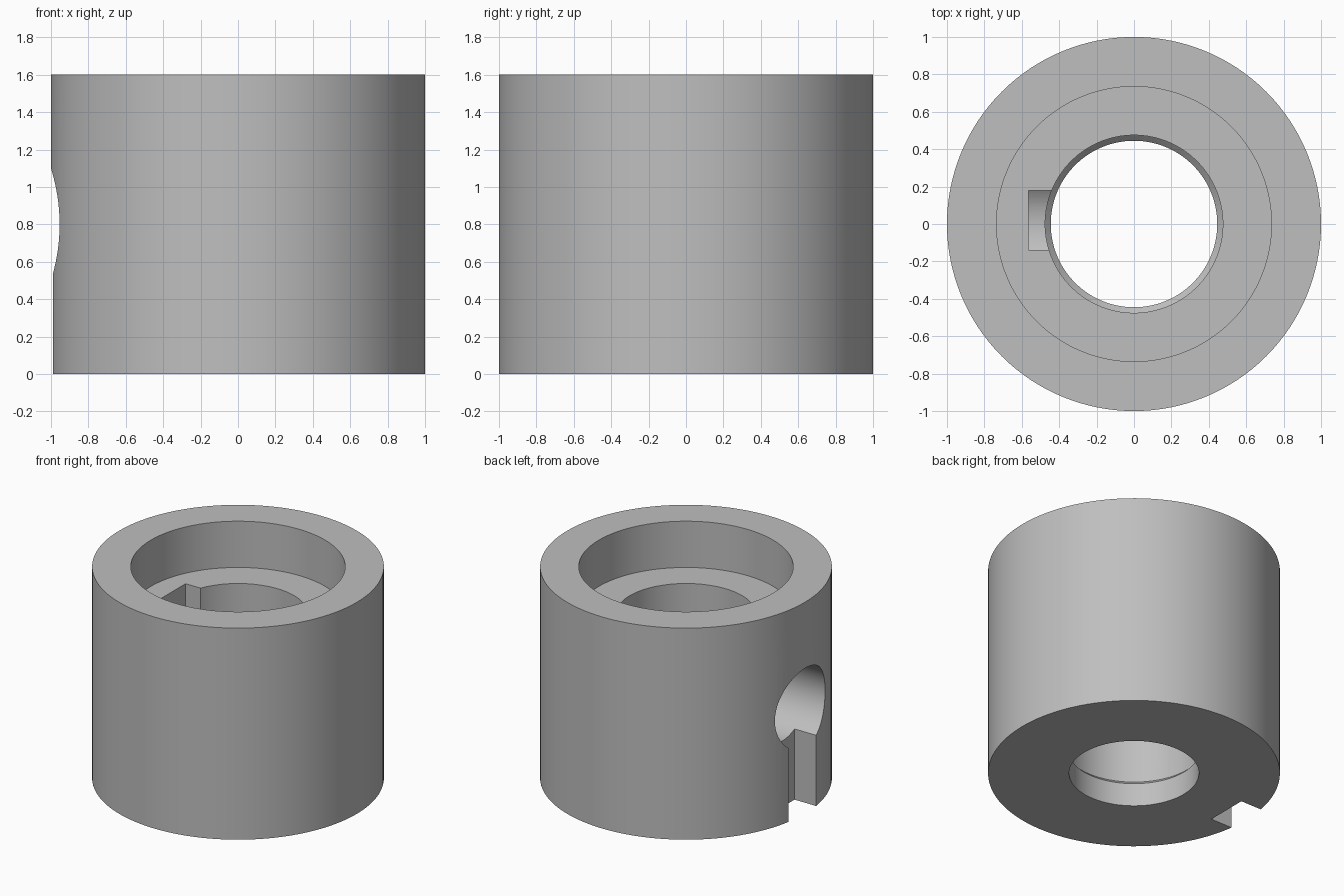
import bpy, bmesh, math
from mathutils import Matrix

cube = bpy.data.objects.get("Cube")
if cube:
    bpy.data.objects.remove(cube, do_unlink=True)

SEGMENTS = 128

grey = bpy.data.materials.new("plain grey")
grey.use_nodes = True
colour = (0.52, 0.52, 0.52, 1)
grey.diffuse_color = colour
grey.node_tree.nodes["Principled BSDF"].inputs["Base Color"].default_value = colour


def add_object(name, bm):
    bmesh.ops.recalc_face_normals(bm, faces=bm.faces)
    mesh = bpy.data.meshes.new(name)
    bm.to_mesh(mesh)
    bm.free()
    mesh.materials.append(grey)
    obj = bpy.data.objects.new(name, mesh)
    bpy.context.collection.objects.link(obj)
    return obj


def box(name, low, high):
    bm = bmesh.new()
    size = [b - a for a, b in zip(low, high)]
    centre = [(a + b) / 2 for a, b in zip(low, high)]
    bmesh.ops.create_cube(bm, size=1, matrix=Matrix.Translation(centre) @ Matrix.Diagonal((*size, 1)))
    return add_object(name, bm)


def cross_hole(name, radius, x0, x1, z):
    bm = bmesh.new()
    place = Matrix.Translation(((x0 + x1) / 2, 0, z)) @ Matrix.Rotation(math.pi / 2, 4, "Y")
    bmesh.ops.create_cone(bm, cap_ends=True, segments=96, radius1=radius, radius2=radius,
                          depth=x1 - x0, matrix=place)
    return add_object(name, bm)


# Collar body: closed section of (radius, height) turned about z,
# with a counterbore on top and a small sloped lip low in the bore
section = [(1, 0), (1, 1.6), (0.735, 1.6), (0.735, 1.25),
           (0.475, 1.25), (0.475, 0.205), (0.445, 0.175), (0.445, 0)]
bm = bmesh.new()
rings = []
for i in range(SEGMENTS):
    a = 2 * math.pi * i / SEGMENTS
    rings.append([bm.verts.new((r * math.cos(a), r * math.sin(a), z)) for r, z in section])
for i in range(SEGMENTS):
    here, there = rings[i], rings[(i + 1) % SEGMENTS]
    for j in range(len(section)):
        k = (j + 1) % len(section)
        bm.faces.new((here[j], there[j], there[k], here[k]))
collar = add_object("collar_body", bm)

# Side hole through the wall, outer slot below it and inner keyway above it
cutters = [
    cross_hole("side_hole_cutter", 0.3, -1.2, -0.3, 0.8),
    box("outer_slot_cutter", (-1.2, -0.14, -0.2), (-0.81, 0.18, 0.8)),
    box("inner_keyway_cutter", (-0.565, -0.14, 0.8), (-0.3, 0.18, 1.4)),
]

bpy.ops.object.select_all(action="DESELECT")
collar.select_set(True)
bpy.context.view_layer.objects.active = collar
for cutter in cutters:
    cutter.hide_render = True
    cut = collar.modifiers.new(cutter.name, "BOOLEAN")
    cut.operation = "DIFFERENCE"
    cut.solver = "EXACT"
    cut.object = cutter
    bpy.ops.object.modifier_apply(modifier=cut.name)
    bpy.data.objects.remove(cutter, do_unlink=True)

bpy.ops.object.shade_smooth_by_angle(angle=math.radians(25))
